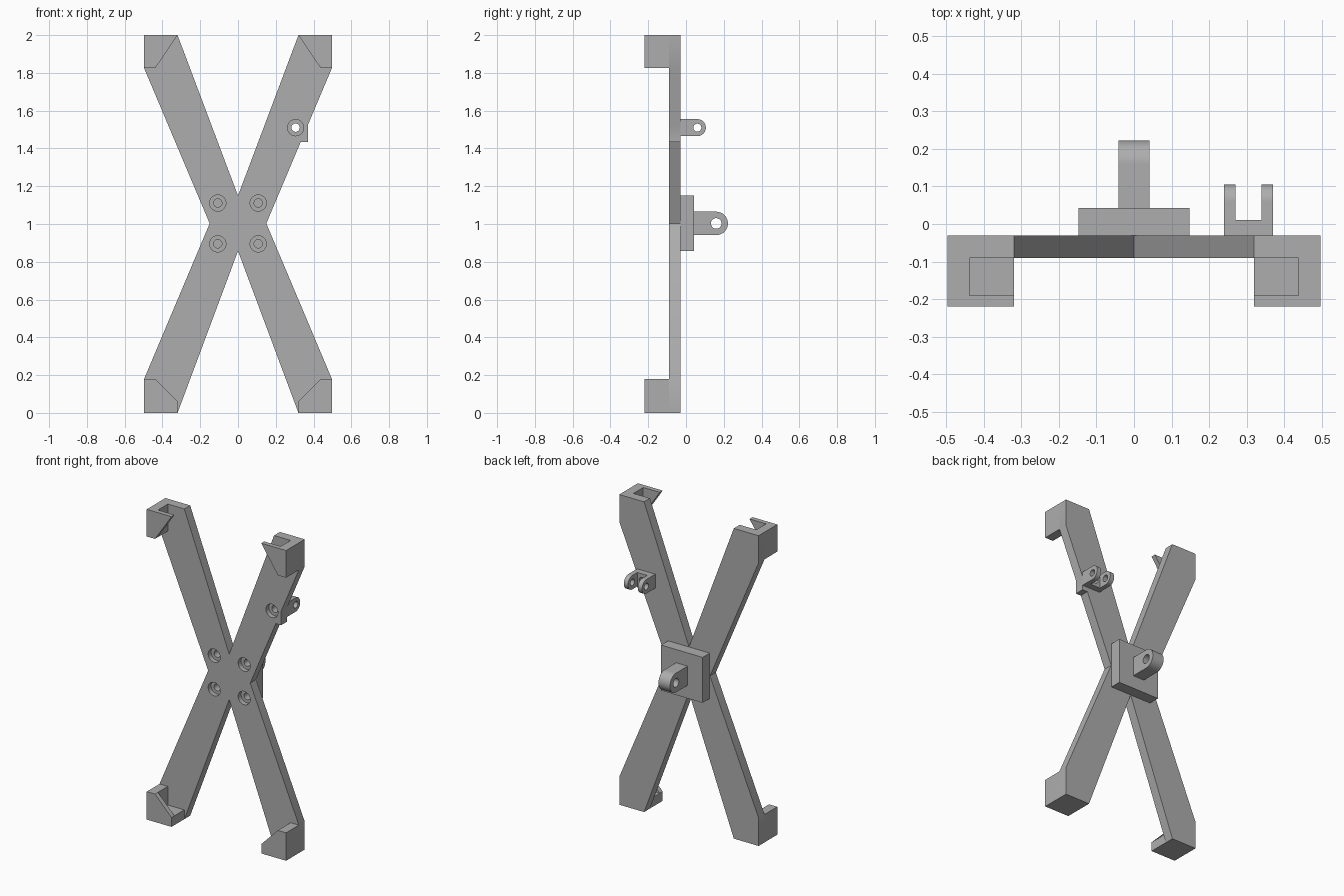
import bpy, bmesh
from math import sin, cos, pi
from mathutils import Vector

cube = bpy.data.objects.get("Cube")
if cube:
    bpy.data.objects.remove(cube, do_unlink=True)

grey = bpy.data.materials.new("plain_grey")
grey.use_nodes = True
colour = (0.42, 0.42, 0.42, 1)
grey.diffuse_color = colour
grey.node_tree.nodes["Principled BSDF"].inputs["Base Color"].default_value = colour


def prism(name, profile, axis, lo, hi):
    """Extrude a profile: (x, z) points along y, or (y, z) points along x."""
    def place(p, d):
        return Vector((d, p[0], p[1])) if axis == "x" else Vector((p[0], d, p[1]))
    bm = bmesh.new()
    face = bm.faces.new([bm.verts.new(place(p, lo)) for p in profile])
    out = bmesh.ops.extrude_face_region(bm, geom=[face])
    moved = [v for v in out["geom"] if isinstance(v, bmesh.types.BMVert)]
    bmesh.ops.translate(bm, verts=moved, vec=place((0, 0), hi - lo))
    bmesh.ops.recalc_face_normals(bm, faces=bm.faces)
    mesh = bpy.data.meshes.new(name)
    bm.to_mesh(mesh)
    bm.free()
    mesh.materials.append(grey)
    obj = bpy.data.objects.new(name, mesh)
    bpy.context.collection.objects.link(obj)
    return obj


def rect(a0, b0, a1, b1):
    return [(a0, b0), (a1, b0), (a1, b1), (a0, b1)]


def arc(a, b, r, start=0, end=2 * pi, steps=40):
    n = steps if end - start > 6 else steps + 1
    angles = [start + (end - start) * i / steps for i in range(n)]
    return [(a + r * cos(t), b + r * sin(t)) for t in angles]


def activate(obj):
    bpy.ops.object.select_all(action="DESELECT")
    obj.select_set(True)
    bpy.context.view_layer.objects.active = obj


def combine(obj, other, operation="DIFFERENCE"):
    """Apply a boolean and discard the second shape."""
    activate(obj)
    mod = obj.modifiers.new("cut", "BOOLEAN")
    mod.operation = operation
    mod.solver = "EXACT"
    mod.object = other
    bpy.ops.object.modifier_apply(modifier=mod.name)
    bpy.data.objects.remove(other, do_unlink=True)


def bore(obj, profile, axis, lo, hi):
    combine(obj, prism("cutter", profile, axis, lo, hi))


def lug(name, root, centre, z, r, hole, x0, x1):
    """Flat tab with a rounded end and a cross hole."""
    profile = [(root, z - r)] + arc(centre, z, r, -pi / 2, pi / 2) + [(root, z + r)]
    obj = prism(name, profile, "x", x0, x1)
    bore(obj, arc(centre, z, hole), "x", x0 - 0.1, x1 + 0.1)
    return obj


FRONT, BACK, LIP = -0.09, -0.03, -0.22
W, IN, WALL = 0.497, 0.32, 0.438
BX, BZ = 0.305, 1.51

# Crossed arms, with a small filler under the side bracket
right = [(0, 1.15), (IN, 2), (W, 2), (W, 1.825), (0.15, 1.003),
         (W, 0.18), (W, 0), (IN, 0), (0, 0.857)]
left = [(-x, z) for x, z in reversed(right[1:-1])]
arms = prism("cross_arms", right + left, "y", FRONT, BACK)
filler = prism("filler", rect(0.28, 1.435, 0.37, 1.528), "y", FRONT, BACK)
combine(arms, filler, "UNION")

# Back block, bracket base
block = prism("back_block", rect(-0.148, 0.857, 0.148, 1.15), "y", BACK, 0.042)
base = prism("bracket_base", rect(0.24, BZ - 0.045, 0.37, BZ + 0.045), "y", BACK, 0.01)

# Counterbored screw holes
screws = [(sx * 0.107, 1.003 + sz * 0.108) for sx in (-1, 1) for sz in (-1, 1)]
for x, z in screws + [(BX, BZ)]:
    bore(arms, arc(x, z, 0.043), "y", FRONT - 0.1, FRONT + 0.03)
    bore(arms, arc(x, z, 0.022), "y", FRONT, 0.1)
for x, z in screws:
    bore(block, arc(x, z, 0.022), "y", FRONT, 0.01)
bore(base, arc(BX, BZ, 0.022), "y", FRONT, 0.1)

# Lugs
parts = [arms, block, base,
         lug("back_lug", 0.042, 0.16, 1.003, 0.062, 0.028, -0.041, 0.041),
         lug("bracket_lug_inner", BACK, 0.06, BZ, 0.045, 0.021, 0.24, 0.27),
         lug("bracket_lug_outer", BACK, 0.06, BZ, 0.045, 0.021, 0.34, 0.37)]

# Corner clips: upper ones open at the top, lower ones with a floor
upper = [(IN, 2), (W, 2), (W, 1.825), (WALL, 1.825)]
lower = [(IN, 0), (W, 0), (W, 0.18), (WALL, 0.18), (IN, 0.06)]
for side, s in (("left", 1), ("right", -1)):
    for level, outline, z0, z1 in (("upper", upper, 1.7, 2.1), ("lower", lower, 0.06, 0.3)):
        clip = prism(f"{level}_clip_{side}", [(s * x, z) for x, z in outline], "y", LIP, FRONT)
        bore(clip, rect(s * 0.2, z0, s * WALL, z1), "y", LIP + 0.03, FRONT + 0.05)
        parts.append(clip)

for obj in parts:
    activate(obj)
    bpy.ops.object.shade_smooth_by_angle()
